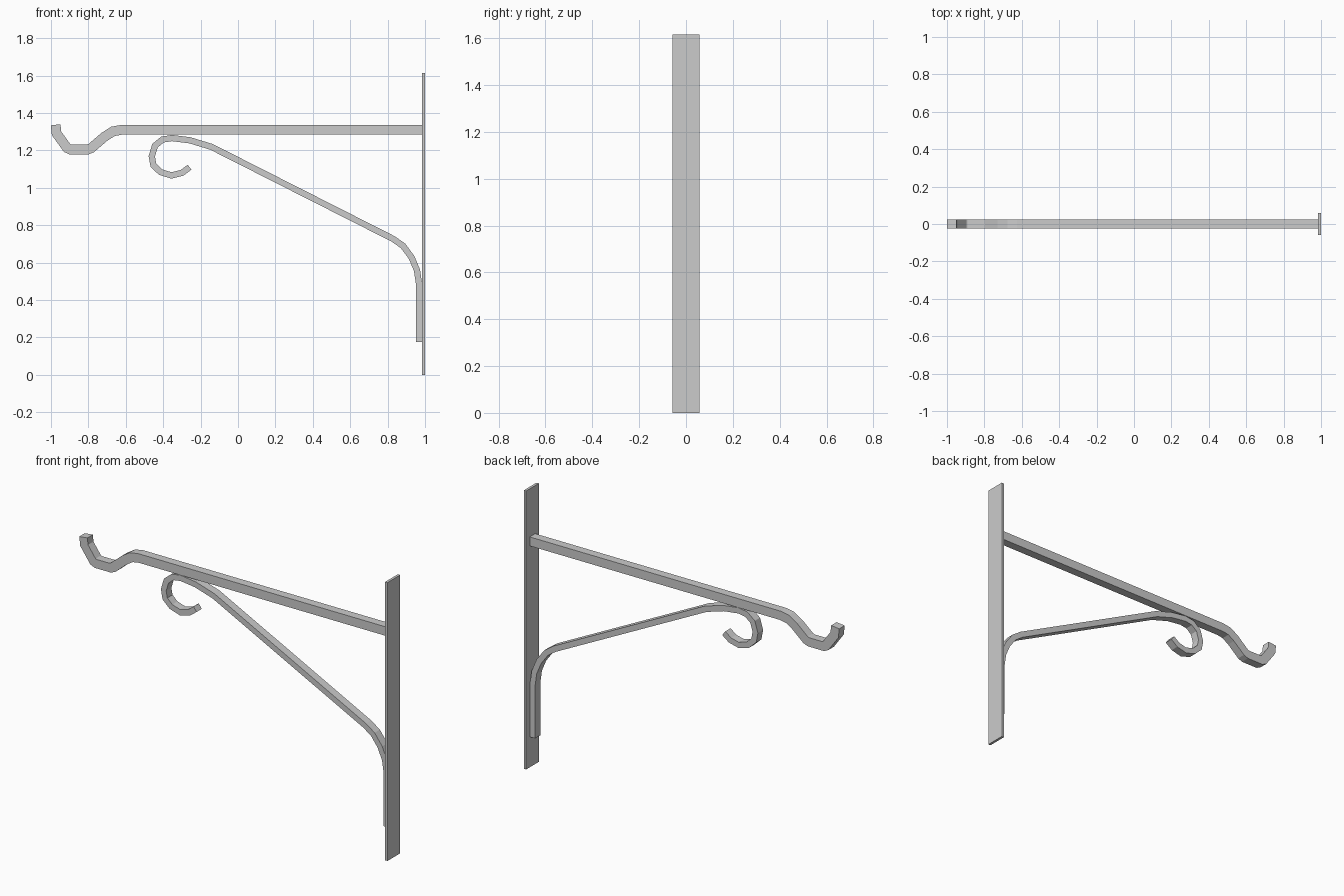
import bpy, bmesh
from mathutils import Vector

if "Cube" in bpy.data.objects:
    bpy.data.objects.remove(bpy.data.objects["Cube"])


def bent_bar(name, path, thick, width):
    """Sweep a rectangular section along an x/z path with mitred corners."""
    pts = [Vector(p) for p in path]
    dirs = [(b - a).normalized() for a, b in zip(pts, pts[1:])]
    bm = bmesh.new()
    rings = []
    for i, p in enumerate(pts):
        d0, d1 = dirs[max(i - 1, 0)], dirs[min(i, len(dirs) - 1)]
        t = (d0 + d1).normalized()
        n = Vector((-t.y, t.x))
        off = n * (thick / 2 / t.dot(d0))
        rings.append([bm.verts.new((p.x + s * off.x, y * width / 2, p.y + s * off.y))
                      for s, y in ((1, -1), (1, 1), (-1, 1), (-1, -1))])
    for a, b in zip(rings, rings[1:]):
        for k in range(4):
            j = (k + 1) % 4
            bm.faces.new((a[k], a[j], b[j], b[k]))
    bm.faces.new(rings[0])
    bm.faces.new(rings[-1])
    bmesh.ops.recalc_face_normals(bm, faces=bm.faces)
    mesh = bpy.data.meshes.new(name)
    bm.to_mesh(mesh)
    bm.free()
    obj = bpy.data.objects.new(name, mesh)
    bpy.context.collection.objects.link(obj)
    return obj


# Flat plate fixed to the wall
bent_bar("wall_plate", [(0.9925, 0), (0.9925, 1.615)], 0.015, 0.115)

# Horizontal arm ending in a dipped hook
bent_bar("hook_arm", [
    (0.987, 1.31), (-0.623, 1.31), (-0.668, 1.302), (-0.714, 1.273),
    (-0.784, 1.213), (-0.804, 1.205), (-0.897, 1.205), (-0.914, 1.213),
    (-0.970, 1.291), (-0.975, 1.337)], 0.052, 0.05)

# Diagonal brace with a curved foot and a scrolled top
bent_bar("scroll_brace", [
    (0.968, 0.176), (0.968, 0.484), (0.957, 0.559), (0.928, 0.628),
    (0.882, 0.690), (0.829, 0.727), (-0.142, 1.219), (-0.257, 1.254),
    (-0.353, 1.266), (-0.404, 1.258), (-0.444, 1.225), (-0.461, 1.168),
    (-0.452, 1.120), (-0.414, 1.084), (-0.356, 1.066), (-0.299, 1.080),
    (-0.259, 1.110)], 0.033, 0.048)
